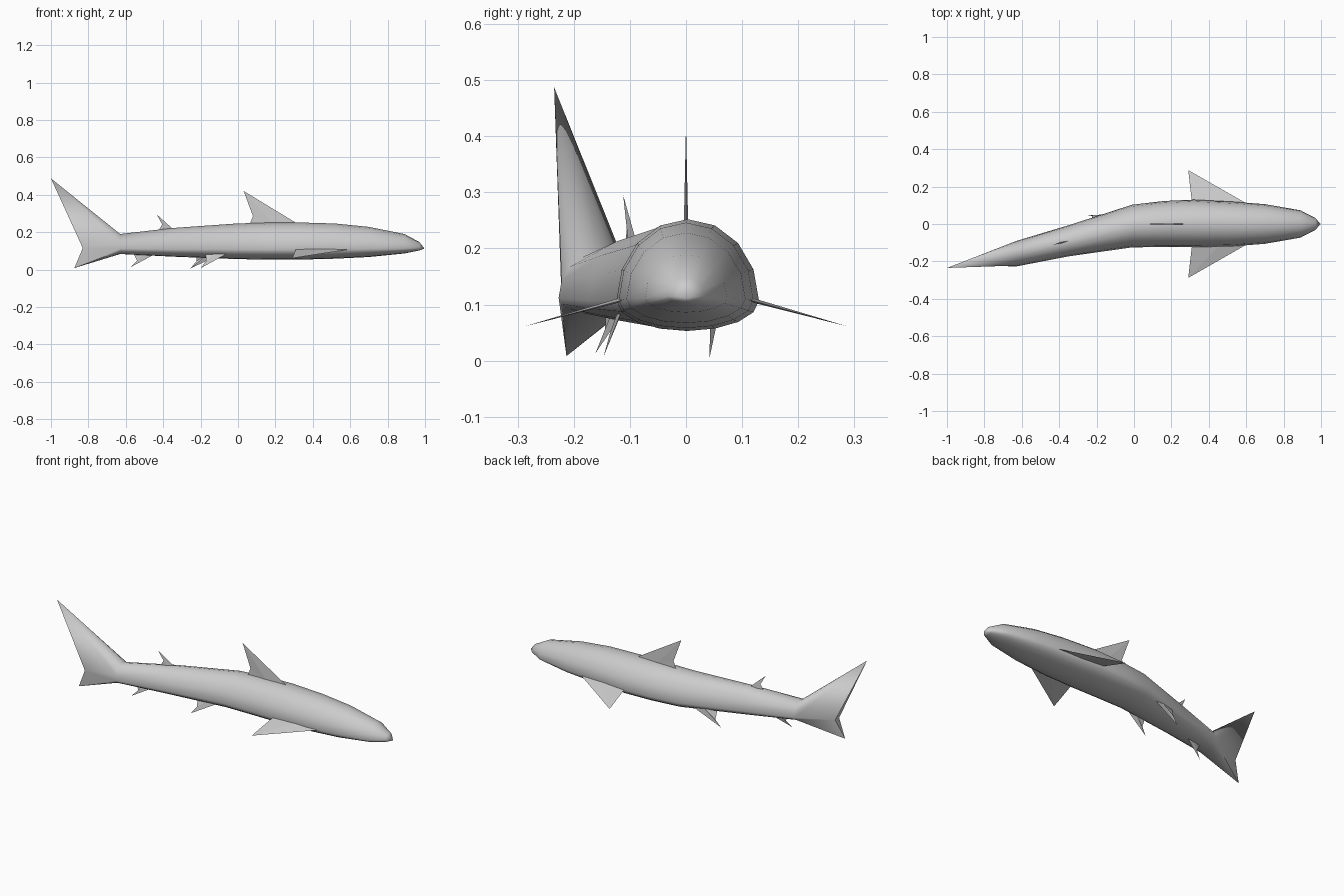
import bpy, bmesh, math
from mathutils import Vector

cube = bpy.data.objects.get("Cube")
if cube:
    bpy.data.objects.remove(cube, do_unlink=True)

skin = bpy.data.materials.new("skin_grey")
skin.use_nodes = True
GREY = (0.6, 0.6, 0.6, 1)
skin.diffuse_color = GREY
skin.node_tree.nodes["Principled BSDF"].inputs["Base Color"].default_value = GREY


def finish(name, bm, smooth):
    bmesh.ops.recalc_face_normals(bm, faces=bm.faces)
    mesh = bpy.data.meshes.new(name)
    bm.to_mesh(mesh)
    bm.free()
    obj = bpy.data.objects.new(name, mesh)
    bpy.context.collection.objects.link(obj)
    mesh.materials.append(skin)
    if smooth:
        bpy.ops.object.select_all(action='DESELECT')
        obj.select_set(True)
        bpy.context.view_layer.objects.active = obj
        bpy.ops.object.shade_smooth_by_angle(angle=math.radians(50))
    return obj


SIDES = 16
ANGLES = [2 * math.pi * i / SIDES for i in range(SIDES)]

# Body rings: x, centre y, half width, widest z, top z, bottom z
RINGS = [
    (0.97, 0, 0.032, 0.115, 0.147, 0.102),
    (0.89, 0, 0.073, 0.112, 0.190, 0.086),
    (0.70, 0, 0.106, 0.110, 0.228, 0.067),
    (0.52, 0, 0.120, 0.108, 0.246, 0.058),
    (0.32, 0.003, 0.127, 0.107, 0.252, 0.053),
    (0.16, 0, 0.123, 0.107, 0.251, 0.053),
    (-0.01, -0.011, 0.114, 0.107, 0.246, 0.056),
    (-0.35, -0.090, 0.083, 0.107, 0.222, 0.069),
    (-0.63, -0.159, 0.068, 0.112, 0.190, 0.083),
]

# Body lofted from nose into the tail fin
bm = bmesh.new()
rings = []
for x, cy, w, zc, top, low in RINGS:
    ring = []
    for a in ANGLES:
        s = math.sin(a)
        z = zc + s * ((top - zc) if s > 0 else (zc - low))
        ring.append(bm.verts.new((x, cy + w * math.cos(a), z)))
    rings.append(ring)

# Tail edge: upper points meet in one tip, lower in another, sides at the notch
upper = bm.verts.new((-1.0, -0.235, 0.487))
lower = bm.verts.new((-0.875, -0.213, 0.008))
notch = {1: bm.verts.new((-0.83, -0.185, 0.115)),
         -1: bm.verts.new((-0.83, -0.222, 0.115))}
edge = []
for i, a in enumerate(ANGLES):
    if i == 0:
        edge.append(notch[1])
    elif i == SIDES // 2:
        edge.append(notch[-1])
    else:
        edge.append(upper if math.sin(a) > 0 else lower)
rings.append(edge)

for r0, r1 in zip(rings, rings[1:]):
    for i in range(SIDES):
        j = (i + 1) % SIDES
        loop = list(dict.fromkeys((r0[i], r0[j], r1[j], r1[i])))
        bm.faces.new(loop)
for tip in (upper, lower):
    bm.faces.new((notch[1], notch[-1], tip))
nose = bm.verts.new((0.997, 0, 0.112))
for i in range(SIDES):
    bm.faces.new((nose, rings[0][i], rings[0][(i + 1) % SIDES]))
finish("body_and_tail", bm, True)


def fin(name, front, tip, notch_point, rear, thick=0.004):
    """Thin wedge: thick at its root, sharp at the leading edge and the tip."""
    pts = [Vector(p) for p in (front, tip, notch_point, rear)]
    side = (pts[1] - pts[0]).cross(pts[3] - pts[0]).normalized() * thick
    b = bmesh.new()
    f, t, n = (b.verts.new(p) for p in pts[:3])
    mid = (pts[0] + pts[3]) / 2
    m = [b.verts.new(mid + side * k) for k in (1, -1)]
    r = b.verts.new(pts[3])
    for v in m:
        b.faces.new((f, t, v))
        b.faces.new((t, n, v))
        b.faces.new((n, r, v))
    b.faces.new((f, m[0], r, m[1]))
    finish(name, b, False)


fin("dorsal_fin", (0.33, 0, 0.238), (0.03, 0, 0.42), (0.08, 0, 0.286), (0.06, 0, 0.235))
fin("rear_dorsal_fin", (-0.34, -0.088, 0.21), (-0.435, -0.112, 0.295),
    (-0.40, -0.104, 0.25), (-0.43, -0.109, 0.20))
fin("anal_fin", (-0.44, -0.113, 0.085), (-0.575, -0.162, 0.012),
    (-0.54, -0.145, 0.048), (-0.56, -0.142, 0.09))

# Paired front fins
for label, s in (("left", 1), ("right", -1)):
    fin(label + "_pectoral_fin", (0.61, s * 0.105, 0.11), (0.29, s * 0.288, 0.061),
        (0.30, s * 0.2, 0.086), (0.31, s * 0.115, 0.11))

# Paired belly fins, skewed by the bend of the body
fin("right_pelvic_fin", (-0.04, -0.112, 0.095), (-0.20, -0.147, 0.007),
    (-0.17, -0.136, 0.047), (-0.175, -0.118, 0.095))
fin("left_pelvic_fin", (-0.08, 0.060, 0.09), (-0.255, 0.042, 0.005),
    (-0.222, 0.048, 0.045), (-0.225, 0.034, 0.09))
